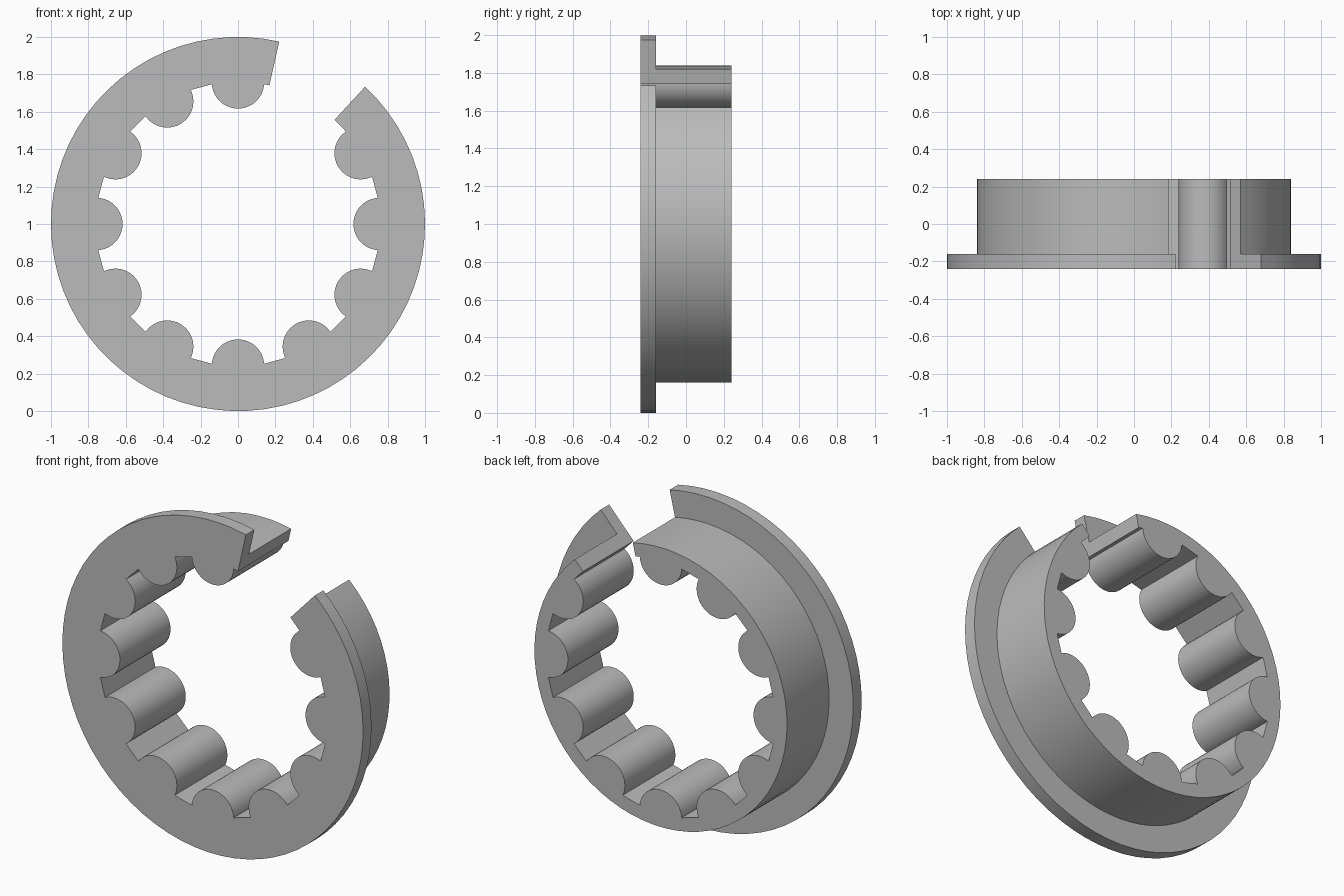
import bpy, bmesh
from math import radians, sin, cos, acos, atan2, pi

if "Cube" in bpy.data.objects:
    bpy.data.objects.remove(bpy.data.objects["Cube"], do_unlink=True)

FLANGE_R, SLEEVE_R, BORE_R = 1.0, 0.84, 0.76
RIB_CENTRE, RIB_R, RIB_STEPS = 0.757, 0.14, 20
FRONT, STEP, BACK = -0.24, -0.16, 0.24
START, END = radians(77.25), radians(407.2)
ARC_STEPS = 64


def polar(r, a):
    return r * cos(a), r * sin(a)


def arc(r):
    return [polar(r, START + (END - START) * i / ARC_STEPS) for i in range(ARC_STEPS + 1)]


def bore_path():
    """Bore outline with half-round ribs pointing inward."""
    half = acos((BORE_R**2 + RIB_CENTRE**2 - RIB_R**2) / (2 * BORE_R * RIB_CENTRE))
    phi = atan2(BORE_R * sin(half), BORE_R * cos(half) - RIB_CENTRE)
    path = [polar(BORE_R, START)]
    for k in range(11):
        a = radians(90 + 30 * k)
        cx, cz = polar(RIB_CENTRE, a)
        for i in range(RIB_STEPS + 1):
            t = a - phi - (2 * pi - 2 * phi) * i / RIB_STEPS
            dx, dz = polar(RIB_R, t)
            path.append((cx + dx, cz + dz))
    path.append(polar(BORE_R, END))
    return path


bm = bmesh.new()


def ring(points, y):
    return [bm.verts.new((x, y, z + 1)) for x, z in points]


def wall(a, b):
    for i in range(len(a) - 1):
        bm.faces.new((a[i], a[i + 1], b[i + 1], b[i]))


# Outlines from the front of the bore round to the front of the flange
bore = bore_path()
bore_front, bore_back = ring(bore, FRONT), ring(bore, BACK)
sleeve_back, sleeve_step = ring(arc(SLEEVE_R), BACK), ring(arc(SLEEVE_R), STEP)
flange_step, flange_front = ring(arc(FLANGE_R), STEP), ring(arc(FLANGE_R), FRONT)

# Bore, sleeve, shoulder and rim walls
wall(bore_front, bore_back)
wall(sleeve_back, sleeve_step)
wall(sleeve_step, flange_step)
wall(flange_step, flange_front)

# Front and back faces, and the two L-shaped ends at the gap
bm.faces.new(bore_front + flange_front[::-1])
bm.faces.new(bore_back + sleeve_back[::-1])
loops = (bore_front, bore_back, sleeve_back, sleeve_step, flange_step, flange_front)
for end in (0, -1):
    bm.faces.new([loop[end] for loop in loops])
bmesh.ops.recalc_face_normals(bm, faces=bm.faces)
flat = [f for f in bm.faces if len(f.verts) > 4]
bmesh.ops.triangulate(bm, faces=flat)

mesh = bpy.data.meshes.new("split_ribbed_bushing")
bm.to_mesh(mesh)
bm.free()
bushing = bpy.data.objects.new("split_ribbed_bushing", mesh)
bpy.context.collection.objects.link(bushing)

# Plain grey material
grey = bpy.data.materials.new("plain_grey")
grey.use_nodes = True
colour = (0.5, 0.5, 0.5, 1)
grey.diffuse_color = colour
grey.node_tree.nodes["Principled BSDF"].inputs["Base Color"].default_value = colour
mesh.materials.append(grey)

bpy.context.view_layer.objects.active = bushing
bushing.select_set(True)
bpy.ops.object.shade_smooth_by_angle(angle=radians(25))
